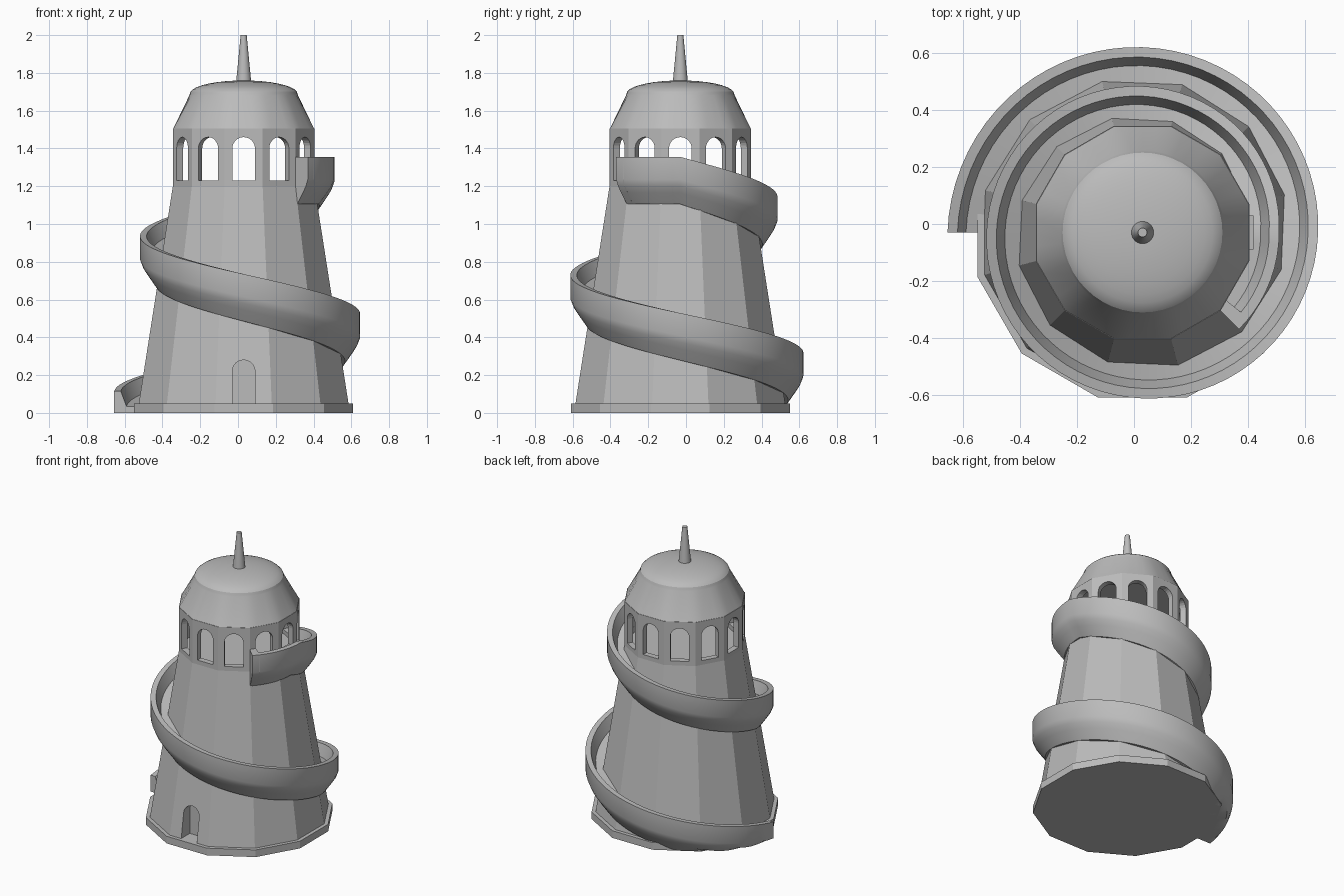
import bpy, bmesh, math
from math import sin, cos, tau, radians, pi
from mathutils import Matrix

CX, CY = 0.03, -0.03   # tower axis
SIDES = 12

if "Cube" in bpy.data.objects:
    bpy.data.objects.remove(bpy.data.objects["Cube"])

grey = bpy.data.materials.new("plain_grey")
grey.use_nodes = True
grey.diffuse_color = (0.5, 0.5, 0.5, 1)
grey.node_tree.nodes["Principled BSDF"].inputs["Base Color"].default_value = (0.5, 0.5, 0.5, 1)


def finish(name, bm, smooth=None):
    bmesh.ops.recalc_face_normals(bm, faces=bm.faces[:])
    mesh = bpy.data.meshes.new(name)
    bm.to_mesh(mesh)
    bm.free()
    mesh.materials.append(grey)
    ob = bpy.data.objects.new(name, mesh)
    bpy.context.collection.objects.link(ob)
    bpy.ops.object.select_all(action="DESELECT")
    ob.select_set(True)
    bpy.context.view_layer.objects.active = ob
    if smooth:
        bpy.ops.object.shade_smooth_by_angle(angle=radians(smooth))
    return ob


def loft(bm, rings):
    """Skin closed rings of points and cap both ends."""
    loops = [[bm.verts.new(p) for p in ring] for ring in rings]
    n = len(loops[0])
    for a, b in zip(loops, loops[1:]):
        for i in range(n):
            j = (i + 1) % n
            bm.faces.new((a[i], a[j], b[j], b[i]))
    bm.faces.new(loops[0])
    bm.faces.new(loops[-1])


def ring(z, apothem, n=SIDES, roundness=0.0):
    """Twelve-sided outline blended towards a circle."""
    pts = []
    step = tau / SIDES
    for i in range(n):
        a = step / 2 + tau * i / n
        off = (a + step / 2) % step - step / 2
        r = apothem * (roundness + (1 - roundness) / cos(off))
        pts.append((CX + r * cos(a), CY + r * sin(a), z))
    return pts


def arch(bm, angle, near, far, z0, z1, half):
    """Arched block reaching outward from the axis."""
    outline = [(-half, z0), (half, z0)]
    outline += [(half * cos(pi * k / 12), z1 - half + half * sin(pi * k / 12)) for k in range(13)]
    c, s = cos(angle), sin(angle)
    loft(bm, [[(CX + r * c - t * s, CY + r * s + t * c, z) for t, z in outline]
              for r in (near, far)])


# Base plinth
bm = bmesh.new()
loft(bm, [ring(0, 0.58), ring(0.05, 0.58)])
finish("base_plinth", bm)

# Tapered tower with a hollow lookout room
bm = bmesh.new()
profile = [(0.04, 0.555), (0.05, 0.555), (1.2, 0.375), (1.505, 0.375), (1.505, 0.335), (1.2, 0.335)]
loft(bm, [ring(z, r) for z, r in profile])
tower = finish("tower", bm)

# Arched windows and the doorway recess
bm = bmesh.new()
for k in range(SIDES):
    arch(bm, tau * k / SIDES, 0.30, 0.45, 1.23, 1.46, 0.06)
arch(bm, -pi / 2, 0.46, 0.7, 0.05, 0.28, 0.06)
cutter = finish("opening_cutter", bm)
cutter.hide_render = True
bpy.context.view_layer.objects.active = tower
cut = tower.modifiers.new("openings", "BOOLEAN")
cut.operation = "DIFFERENCE"
cut.solver = "EXACT"
cut.object = cutter
bpy.ops.object.modifier_apply(modifier=cut.name)
bpy.data.objects.remove(cutter)

# Roof: faceted skirt turning into a shallow round dome
bm = bmesh.new()
skirt = [(1.5, 0.375, 0), (1.68, 0.288, 0.9)]
dome = [(1.69 + 0.07 * sin(t), 0.285 * cos(t), 1) for t in [pi / 2 * k / 9 for k in range(9)]]
loft(bm, [ring(z, r, SIDES * 4, w) for z, r, w in skirt + dome])
finish("roof", bm, 25)

# Spire
bm = bmesh.new()
bmesh.ops.create_cone(bm, cap_ends=True, segments=24, radius1=0.04, radius2=0.016, depth=0.25,
                      matrix=Matrix.Translation((CX, CY, 1.875)))
finish("spire", bm, 40)

# Spiral slide: (offset from outer radius, offset from rim height)
section = [(0, 0), (0, -0.12), (0.014, -0.155), (0.037, -0.19), (0.08, -0.25),
           (0.16, -0.25), (0.16, -0.08), (0.065, -0.08), (0.035, 0)]


def slide_ring(deg, shape):
    turn = max(deg, 0) / 90
    outer, rim = 0.48 + 0.0342 * turn, 1.355 - 0.2067 * turn
    a = radians(deg)
    pts = []
    for inset, drop in shape:
        r = max(outer - inset, 0.345)
        pts.append((CX + r * cos(a), CY + r * sin(a), max(rim + drop, 0)))
    return pts


bm = bmesh.new()
loft(bm, [slide_ring(d, section) for d in range(-45, 541, 5)])
finish("spiral_slide", bm, 35)

# Closed wall at the top end of the slide
bm = bmesh.new()
end_shape = section[:5] + [(0.1, -0.25), (0.1, 0)]
loft(bm, [slide_ring(d, end_shape) for d in (-45, -39)])
finish("slide_end_wall", bm)

# Threshold between lookout and slide
bm = bmesh.new()
bmesh.ops.create_cube(bm, size=1, matrix=Matrix.Translation((CX + 0.365, CY, 1.255))
                      @ Matrix.Diagonal((0.05, 0.12, 0.06, 1)))
finish("slide_threshold", bm)
